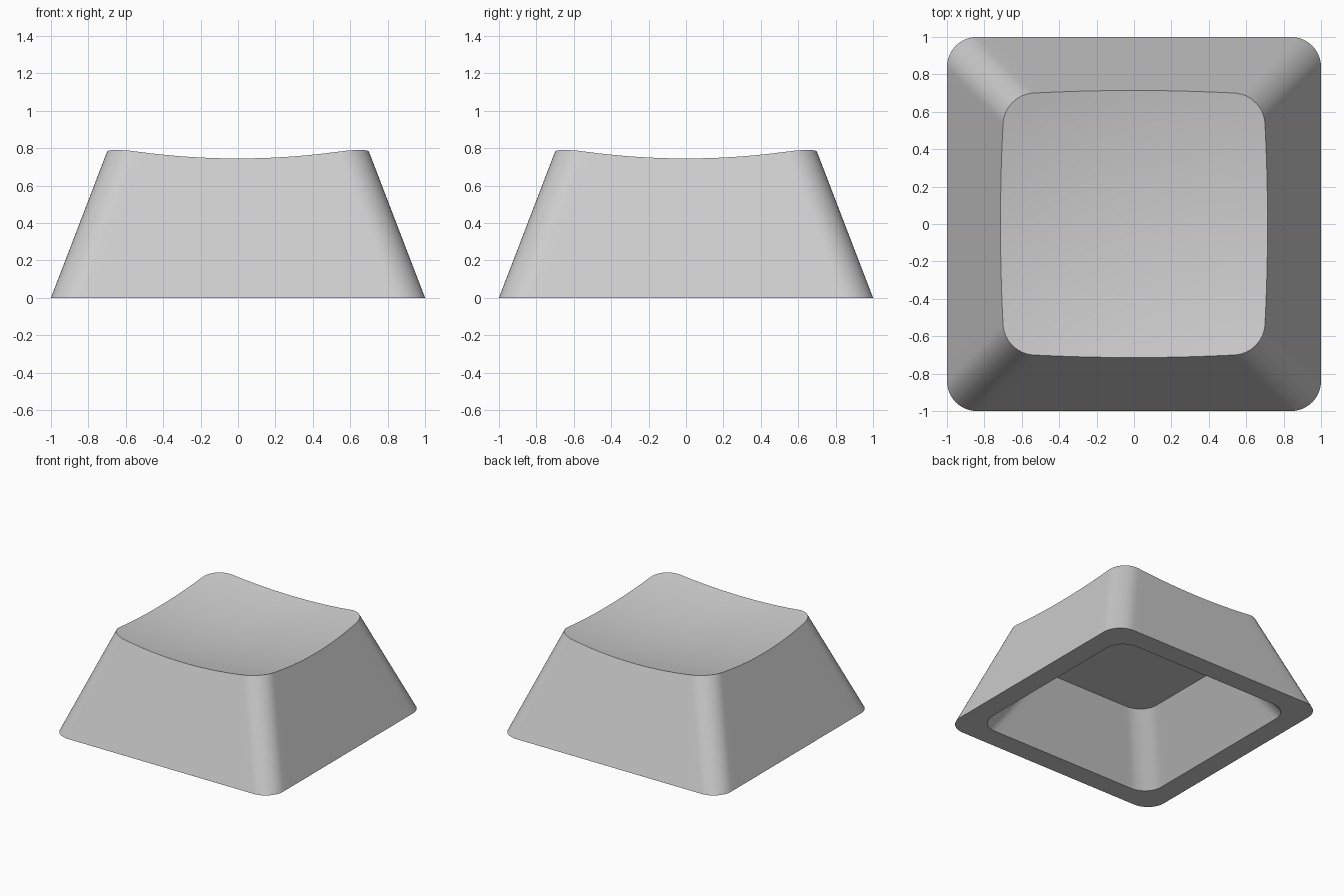
import bpy
import bmesh
from math import cos, sin, pi

cube = bpy.data.objects.get("Cube")
if cube:
    bpy.data.objects.remove(cube, do_unlink=True)

SLOPE = 0.384         # inward lean of the walls per unit of height
DISH_LOW = 0.676      # height of the dish centre
DISH_RADIUS = 3.7     # curvature of the dish
CORNER = 0.16         # corner radius, outside and inside
SIDE_STEPS = 20
CORNER_STEPS = 12
DISH_RINGS = 14


def dish_height(x, y):
    return DISH_LOW + (x * x + y * y) / (2 * DISH_RADIUS)


def outline_rules():
    """Each entry: core factors (x, y) and the direction added by the corner radius."""
    rules = []
    for q in range(4):
        c, s = round(cos(q * pi / 2)), round(sin(q * pi / 2))
        for i in range(1, SIDE_STEPS):                 # straight side
            t = -1 + 2 * i / SIDE_STEPS
            rules.append((c - s * t, s + c * t, c, s))
        for i in range(CORNER_STEPS + 1):              # rounded corner
            a = q * pi / 2 + i / CORNER_STEPS * pi / 2
            rules.append((c - s, s + c, cos(a), sin(a)))
    return rules


RULES = outline_rules()


def place(rule, half):
    cx, cy, dx, dy = rule
    core = half - CORNER
    return cx * core + dx * CORNER, cy * core + dy * CORNER


def flat_ring(bm, half, z):
    return [bm.verts.new((*place(r, half), z)) for r in RULES]


def bridge(bm, a, b):
    n = len(a)
    for i in range(n):
        j = (i + 1) % n
        bm.faces.new((a[i], a[j], b[j], b[i]))


def rim_points():
    """Where the leaning walls meet the dished top."""
    points = []
    for rule in RULES:
        z = DISH_LOW
        for _ in range(20):
            x, y = place(rule, 1 - SLOPE * z)
            z = dish_height(x, y)
        points.append((x, y))
    return points


bm = bmesh.new()

# Outer walls
outer_base = flat_ring(bm, 1.0, 0)
rim = rim_points()
ring = [bm.verts.new((x, y, dish_height(x, y))) for x, y in rim]
bridge(bm, outer_base, ring)

# Dished top
for k in range(1, DISH_RINGS):
    f = 1 - k / DISH_RINGS
    inner = [bm.verts.new((x * f, y * f, dish_height(x * f, y * f))) for x, y in rim]
    bridge(bm, ring, inner)
    ring = inner
centre = bm.verts.new((0, 0, DISH_LOW))
for i, v in enumerate(ring):
    bm.faces.new((v, ring[(i + 1) % len(ring)], centre))

# Bottom rim, hollow and its flat ceiling
cavity_base = flat_ring(bm, 0.828, 0)
cavity_top = flat_ring(bm, 0.54, 0.475)
bridge(bm, cavity_base, outer_base)
bridge(bm, cavity_top, cavity_base)
bm.faces.new(list(reversed(cavity_top)))

bmesh.ops.recalc_face_normals(bm, faces=bm.faces)
mesh = bpy.data.meshes.new("keycap")
bm.to_mesh(mesh)
bm.free()

# Single grey plastic
grey = bpy.data.materials.new("light grey")
grey.use_nodes = True
colour = (0.61, 0.61, 0.61, 1)
grey.diffuse_color = colour
grey.node_tree.nodes["Principled BSDF"].inputs["Base Color"].default_value = colour
mesh.materials.append(grey)

keycap = bpy.data.objects.new("keycap", mesh)
bpy.context.collection.objects.link(keycap)
bpy.ops.object.select_all(action="DESELECT")
keycap.select_set(True)
bpy.context.view_layer.objects.active = keycap
bpy.ops.object.shade_smooth_by_angle(angle=pi / 6)
